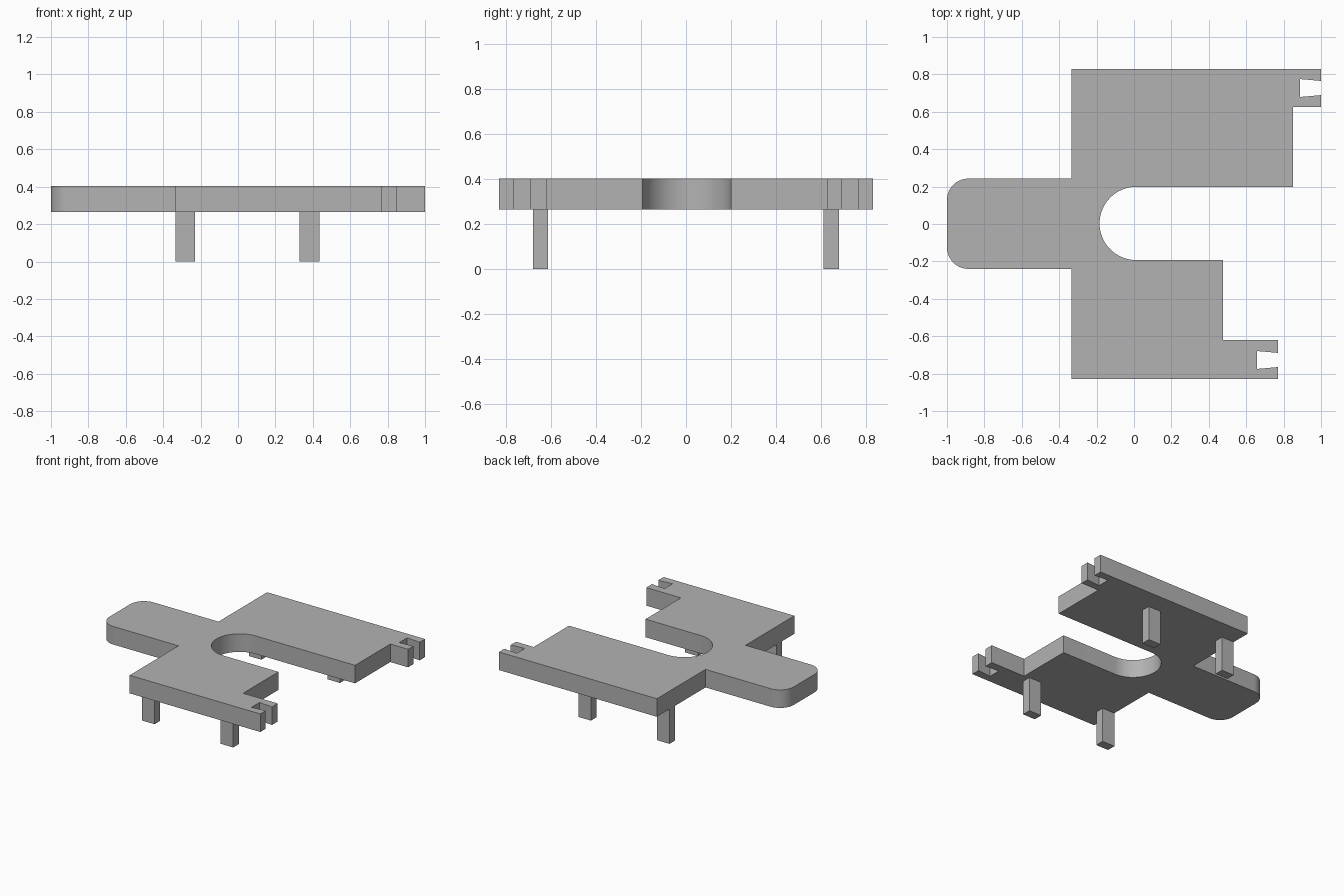
import bpy
import bmesh
from math import sin, cos, radians

if "Cube" in bpy.data.objects:
    bpy.data.objects.remove(bpy.data.objects["Cube"], do_unlink=True)

# Single plain grey
GREY = (0.45, 0.45, 0.45, 1.0)
grey = bpy.data.materials.new("plain grey")
grey.use_nodes = True
grey.diffuse_color = GREY
grey.node_tree.nodes["Principled BSDF"].inputs["Base Color"].default_value = GREY

PLATE_BOTTOM, PLATE_TOP = 0.265, 0.403


def arc(cx, cy, r, start, end, steps):
    """Points along a circular arc, angles in degrees."""
    angles = [radians(start + (end - start) * i / steps) for i in range(steps + 1)]
    return [(cx + r * cos(a), cy + r * sin(a)) for a in angles]


def prism(name, outline, bottom, top):
    """Extrude a counter-clockwise outline between two heights."""
    bm = bmesh.new()
    face = bm.faces.new([bm.verts.new((x, y, bottom)) for x, y in outline])
    up = bmesh.ops.extrude_face_region(bm, geom=[face], use_keep_orig=True)
    moved = [v for v in up["geom"] if isinstance(v, bmesh.types.BMVert)]
    bmesh.ops.translate(bm, verts=moved, vec=(0, 0, top - bottom))
    bmesh.ops.recalc_face_normals(bm, faces=bm.faces)
    mesh = bpy.data.meshes.new(name)
    bm.to_mesh(mesh)
    bm.free()
    mesh.materials.append(grey)
    obj = bpy.data.objects.new(name, mesh)
    bpy.context.collection.objects.link(obj)
    return obj


def fork(tip, side):
    """Dovetail slot in an arm ending at x = tip, listed from -y to +y."""
    mid = 0.727 * side
    return [(tip, mid - 0.038), (tip - 0.113, mid - 0.048),
            (tip - 0.113, mid + 0.048), (tip, mid + 0.038)]


# Deck: front wing, U-shaped opening, back wing, rounded tab
outline = [(-0.335, -0.83), (0.77, -0.83)]
outline += fork(0.77, -1)
outline += [(0.77, -0.62), (0.477, -0.62), (0.477, -0.193)]
outline += arc(0.012, 0.003, 0.196, 270, 90, 32)
outline += [(0.85, 0.199), (0.85, 0.625), (1.0, 0.625)]
outline += fork(1.0, 1)
outline += [(1.0, 0.83), (-0.335, 0.83), (-0.335, 0.243)]
outline += arc(-0.885, 0.128, 0.115, 90, 180, 10)
outline += arc(-0.885, -0.125, 0.115, 180, 270, 10)
outline += [(-0.335, -0.24)]
deck = prism("deck", outline, PLATE_BOTTOM, PLATE_TOP)

bpy.ops.object.select_all(action="DESELECT")
deck.select_set(True)
bpy.context.view_layer.objects.active = deck
bpy.ops.object.shade_smooth_by_angle(angle=radians(30))

# Four rectangular legs
for row, y in (("front", -0.646), ("back", 0.644)):
    for side, x in (("right", -0.282), ("left", 0.382)):
        w, d = 0.053, 0.034
        corners = [(x - w, y - d), (x + w, y - d), (x + w, y + d), (x - w, y + d)]
        prism(f"{row}_{side}_leg", corners, 0.0, PLATE_BOTTOM)
